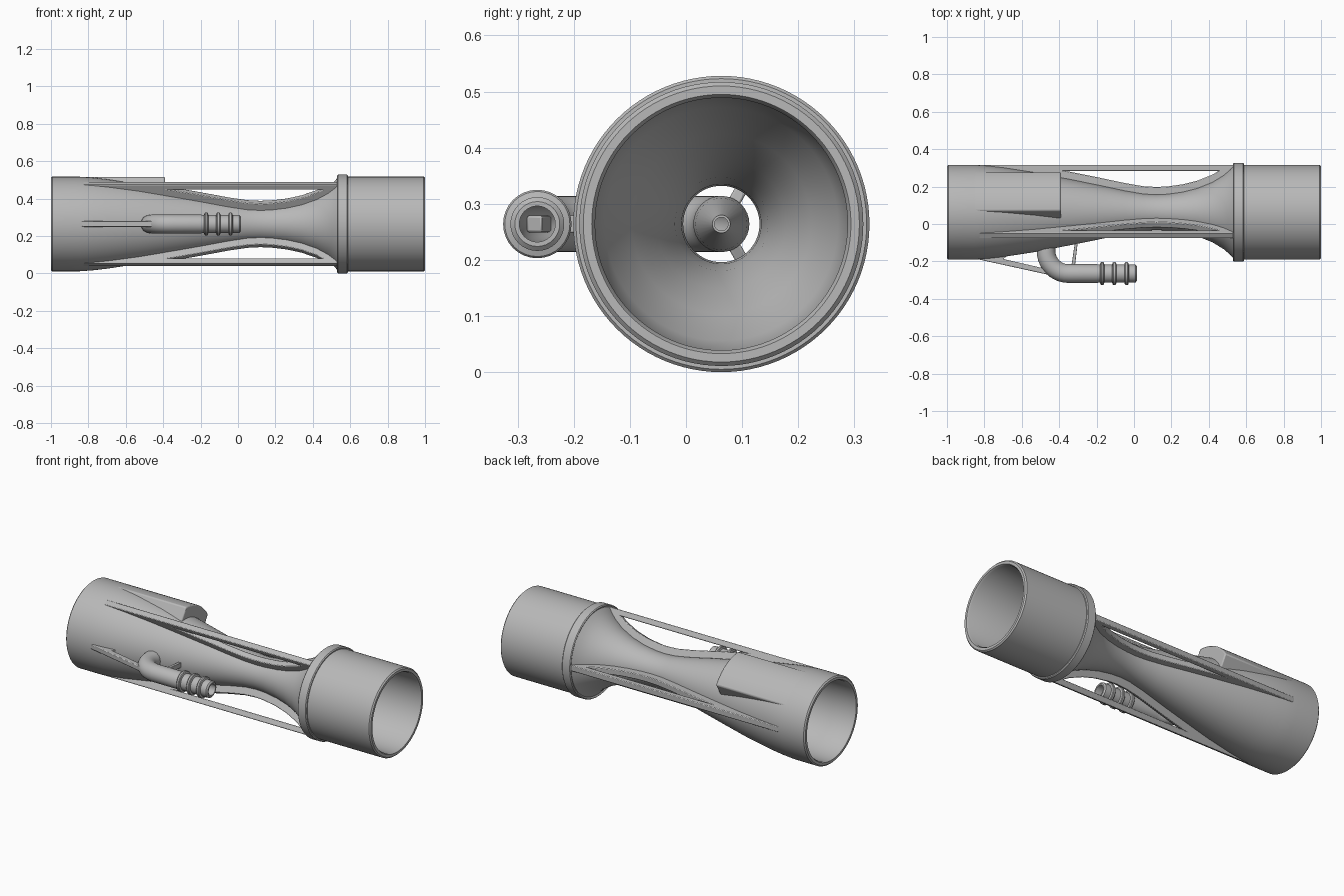
import bpy, bmesh, math
from mathutils import Vector, Matrix

if "Cube" in bpy.data.objects:
    bpy.data.objects.remove(bpy.data.objects["Cube"])

AXIS_Y, AXIS_Z = 0.063, 0.264
R = 0.253

grey = bpy.data.materials.new("plain_grey")
grey.use_nodes = True
COLOR = (0.48, 0.48, 0.48, 1)
grey.diffuse_color = COLOR
grey.node_tree.nodes["Principled BSDF"].inputs["Base Color"].default_value = COLOR


def finish(name, bm, bevel=0):
    bmesh.ops.recalc_face_normals(bm, faces=bm.faces)
    mesh = bpy.data.meshes.new(name)
    bm.to_mesh(mesh)
    bm.free()
    ob = bpy.data.objects.new(name, mesh)
    bpy.context.collection.objects.link(ob)
    mesh.materials.append(grey)
    if bevel:
        mod = ob.modifiers.new("Bevel", "BEVEL")
        mod.width, mod.segments, mod.limit_method = bevel, 2, "ANGLE"
    bpy.ops.object.select_all(action="DESELECT")
    ob.select_set(True)
    bpy.context.view_layer.objects.active = ob
    bpy.ops.object.shade_smooth_by_angle(angle=math.radians(32))
    return ob


def ring_tube(name, rings, sides):
    """Closed skin through rings of (centre, direction in the xy plane, radius)."""
    bm = bmesh.new()
    loops = []
    for c, d, r in rings:
        side = Vector((-d.y, d.x, 0))
        loops.append([bm.verts.new(c + r * (side * math.cos(a) + Vector((0, 0, math.sin(a)))))
                      for a in (2 * math.pi * i / sides for i in range(sides))])
    for k, a in enumerate(loops):
        b = loops[(k + 1) % len(loops)]
        for i in range(sides):
            j = (i + 1) % sides
            bm.faces.new((a[i], a[j], b[j], b[i]))
    return finish(name, bm)


def place(bm, angle):
    """Turn local (x, across, radial) around the pipe axis; angle 0 points to +y."""
    bm.transform(Matrix.Translation((0, AXIS_Y, AXIS_Z))
                 @ Matrix.Rotation(math.radians(angle - 90), 4, "X"))


def fin(name, outline, width, angle, bevel=0.004):
    """Flat plate with an (x, radius) outline."""
    bm = bmesh.new()
    face = bm.faces.new([bm.verts.new((x, -width / 2, r)) for x, r in outline])
    ext = bmesh.ops.extrude_face_region(bm, geom=[face])
    for v in ext["geom"]:
        if isinstance(v, bmesh.types.BMVert):
            v.co.y += width
    place(bm, angle)
    return finish(name, bm, bevel)


# Main pipe: wide ends, narrow throat, flared inlet and a collar
waist = [(-.85, .253), (-.78, .248), (-.7, .239), (-.53, .213), (-.35, .178), (-.2, .148),
         (-.05, .116), (.05, .099), (.12, .095), (.18, .098), (.26, .109), (.34, .129),
         (.42, .161), (.48, .198), (.515, .228), (.535, .25)]
outer = ([(-1, .246), (-.993, R)] + waist
         + [(.53, .259), (.535, .264), (.583, .264), (.588, .259), (.588, R), (.993, R), (1, .246)])
bore = [(1, .231), (.99, .225), (.6, .225), (.53, .208), (.45, .16), (.36, .115), (.26, .083),
        (.18, .071), (.12, .068), (.05, .072), (-.05, .09), (-.35, .152), (-.53, .188),
        (-.7, .214), (-.85, .225), (-.99, .225), (-1, .231)]
ring_tube("venturi_pipe", [(Vector((x, AXIS_Y, AXIS_Z)), Vector((1, 0, 0)), r)
                           for x, r in outer + bore], 96)

# Three ribs: a straight outer rail and a strip hugging the waist
for i, angle in enumerate((0, 120, 240)):
    fin(f"rib_rail_{i + 1}", [(-.85, .246), (-.82, .252), (.54, .252), (.54, .22),
                              (-.5, .22), (-.7, .23)], .034, angle)
    strip = [(x, min(r + .04, .25)) for x, r in waist[1:]]
    root = [(x, r - .012) for x, r in reversed(waist[1:])]
    fin(f"rib_strip_{i + 1}", strip + root, .034, angle)


# Raised block carrying on the round wall over the taper
def arc_points(radius, half=.12, steps=12):
    ts = [half * (2 * i / steps - 1) for i in range(steps + 1)]
    return [(t, math.sqrt(radius * radius - t * t)) for t in ts]


bm = bmesh.new()
ends = []
for x, low in ((-.86, .24), (-.39, .172)):
    ring = arc_points(R) + arc_points(low)[::-1]
    ends.append([bm.verts.new((x, t, r)) for t, r in ring])
bm.faces.new(ends[0])
bm.faces.new(ends[1])
for i in range(len(ends[0])):
    j = (i + 1) % len(ends[0])
    bm.faces.new((ends[0][i], ends[0][j], ends[1][j], ends[1][i]))
place(bm, 60)
finish("raised_block", bm, .01)

# Feed tube: barbed hose end, elbow through the wall, elbow onto the axis, jet tip
HOSE_Y, BACK_X, BEND = -.265, -.47, .12
EAST, WEST, NORTH = Vector((1, 0, 0)), Vector((-1, 0, 0)), Vector((0, 1, 0))
path = []


def straight(x, r):
    path.append((Vector((x, HOSE_Y, AXIS_Z)), WEST, r))


straight(.015, .04)
straight(.008, .048)
for x in (-.04, -.105, -.17):
    for dx, r in ((.012, .048), (.009, .058), (.005, .061), (-.005, .061), (-.009, .058), (-.012, .048)):
        straight(x + dx, r)
straight(-.2, .05)
for i in range(11):
    a = math.pi / 2 * i / 10
    d = Vector((-math.cos(a), math.sin(a), 0))
    c = Vector((BACK_X + BEND - BEND * math.sin(a), HOSE_Y + BEND - BEND * math.cos(a), AXIS_Z))
    path.append((c, d, .05))
for i in range(11):
    a = math.pi / 2 * i / 10
    d = Vector((math.sin(a), math.cos(a), 0))
    c = Vector((BACK_X + BEND - BEND * math.cos(a), AXIS_Y - BEND + BEND * math.sin(a), AXIS_Z))
    path.append((c, d, .05))
for x, r in ((-.2, .05), (-.16, .046), (0, .016)):
    path.append((Vector((x, AXIS_Y, AXIS_Z)), EAST, r))
inside = [(c, d, .012 if r < .02 else .032) for c, d, r in reversed(path)]
ring_tube("feed_tube", path + inside, 32)

# Struts that hold the jet inside the pipe
for i, angle in enumerate((60, 300)):
    fin(f"jet_strut_{i + 1}", [(-.38, .04), (-.38, .17), (-.24, .143), (-.2, .04)], .022, angle)

# Braces that hold the hose end outside the pipe
fin("hose_brace", [(-.86, .246), (-.4, .347), (-.38, .32), (-.46, .305), (-.7, .25), (-.66, .22), (-.78, .238)],
    .03, 180)
fin("hose_post", [(-.335, .29), (-.316, .29), (-.3, .155), (-.315, .155)], .03, 180, .002)
